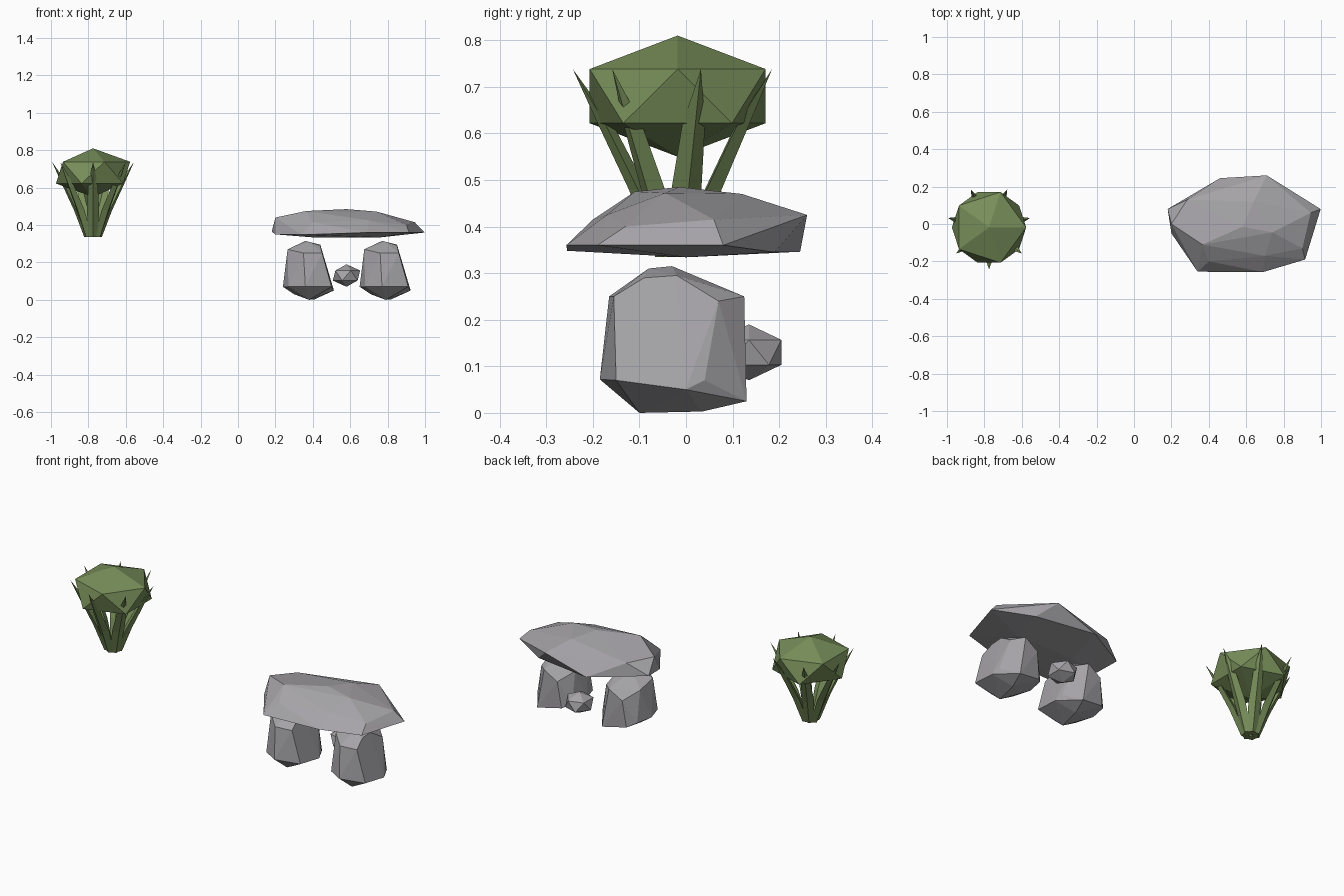
import bpy, bmesh, math
from mathutils import Matrix, Vector

if "Cube" in bpy.data.objects:
    bpy.data.objects.remove(bpy.data.objects["Cube"])


def material(name, rgb):
    m = bpy.data.materials.new(name)
    m.diffuse_color = (*rgb, 1)
    m.use_nodes = True
    m.node_tree.nodes["Principled BSDF"].inputs["Base Color"].default_value = m.diffuse_color
    return m


GREEN = material("leaf green", (0.185, 0.27, 0.10))
GREY = material("stone grey", (0.38, 0.37, 0.39))


def add_object(name, bm, mat):
    bmesh.ops.recalc_face_normals(bm, faces=bm.faces)
    me = bpy.data.meshes.new(name)
    bm.to_mesh(me)
    bm.free()
    me.materials.append(mat)
    ob = bpy.data.objects.new(name, me)
    bpy.context.collection.objects.link(ob)
    return ob


def faceted_ball(name, centre, size, mat):
    bm = bmesh.new()
    bmesh.ops.create_icosphere(bm, subdivisions=1, radius=1,
                               matrix=Matrix.Translation(centre) @ Matrix.Diagonal((*size, 1)))
    return add_object(name, bm, mat)


def hewn_rock(name, points, offset=(0, 0, 0)):
    # chiselled boulder: hull around its corner points
    bm = bmesh.new()
    for p in points:
        bm.verts.new(Vector(p) + Vector(offset))
    bmesh.ops.convex_hull(bm, input=bm.verts)
    bmesh.ops.delete(bm, geom=[v for v in bm.verts if not v.link_faces], context='VERTS')
    return add_object(name, bm, GREY)


# Stone table: slab
hewn_rock("slab", [
    (.58, -.015, .485), (.365, -.11, .475), (.74, -.045, .472), (.64, .12, .47),
    (.20, .0, .44), (.285, .13, .43), (.71, .26, .425), (.945, .06, .415),
    (.40, -.20, .415), (.70, -.17, .425), (.90, -.13, .40),
    (.18, .08, .365), (.20, -.05, .35), (.34, -.255, .348), (.69, -.257, .36),
    (.915, -.19, .36), (.998, .08, .36), (.46, .245, .346), (.80, .19, .345),
    (.40, .0, .334), (.76, .0, .334)])

# Two identical standing stones
LEG = [(.12, -.15, .07), (.12, .04, .07), (.075, .07, .24), (.06, -.02, .295),
       (.06, -.09, .29), (.07, -.155, .25), (.133, 0, .05),
       (.02, .125, .25), (.06, .13, .025), (-.06, .12, .20), (-.08, .11, .05),
       (-.11, .03, .24), (-.14, -.03, .07), (-.12, .07, .07), (-.115, -.08, .27),
       (-.02, -.03, .315), (0, -.08, .31), (-.02, -.185, .072), (-.03, -.165, .25),
       (-.11, -.13, .07), (0, -.10, 0), (.03, .035, .003), (-.08, -.02, .03)]
for side, x in (("left", .38), ("right", .79)):
    hewn_rock(side + "_standing_stone", LEG, (x, 0, 0))

# Pebble between the stones
faceted_ball("pebble", (.58, .135, .13), (.082, .082, .06), GREY)

# Plant: leafy ball and seven spiky leaves
PLANT = Vector((-.775, -.018, 0))
faceted_ball("leaf_ball", PLANT + Vector((0, 0, .68)), (.222, .222, .13), GREEN)

# leaf stations: radius, height, half width, half thickness
STATIONS = [(.028, .335, .024, .020), (.085, .48, .033, .020), (.155, .62, .025, .016)]
TIP = (.225, .738)
bm = bmesh.new()
for i in range(7):
    turn = Matrix.Translation(PLANT) @ Matrix.Rotation(math.tau * i / 7 - math.pi / 2, 4, 'Z')
    rings = [[bm.verts.new(turn @ Vector(p)) for p in
              ((r + t, 0, z), (r, w, z), (r - t, 0, z), (r, -w, z))]
             for r, z, w, t in STATIONS]
    tip = bm.verts.new(turn @ Vector((TIP[0], 0, TIP[1])))
    bm.faces.new(rings[0])
    for k in range(4):
        n = (k + 1) % 4
        for a, b in zip(rings, rings[1:]):
            bm.faces.new((a[k], a[n], b[n], b[k]))
        bm.faces.new((rings[-1][k], rings[-1][n], tip))
add_object("spiky_leaves", bm, GREEN)
